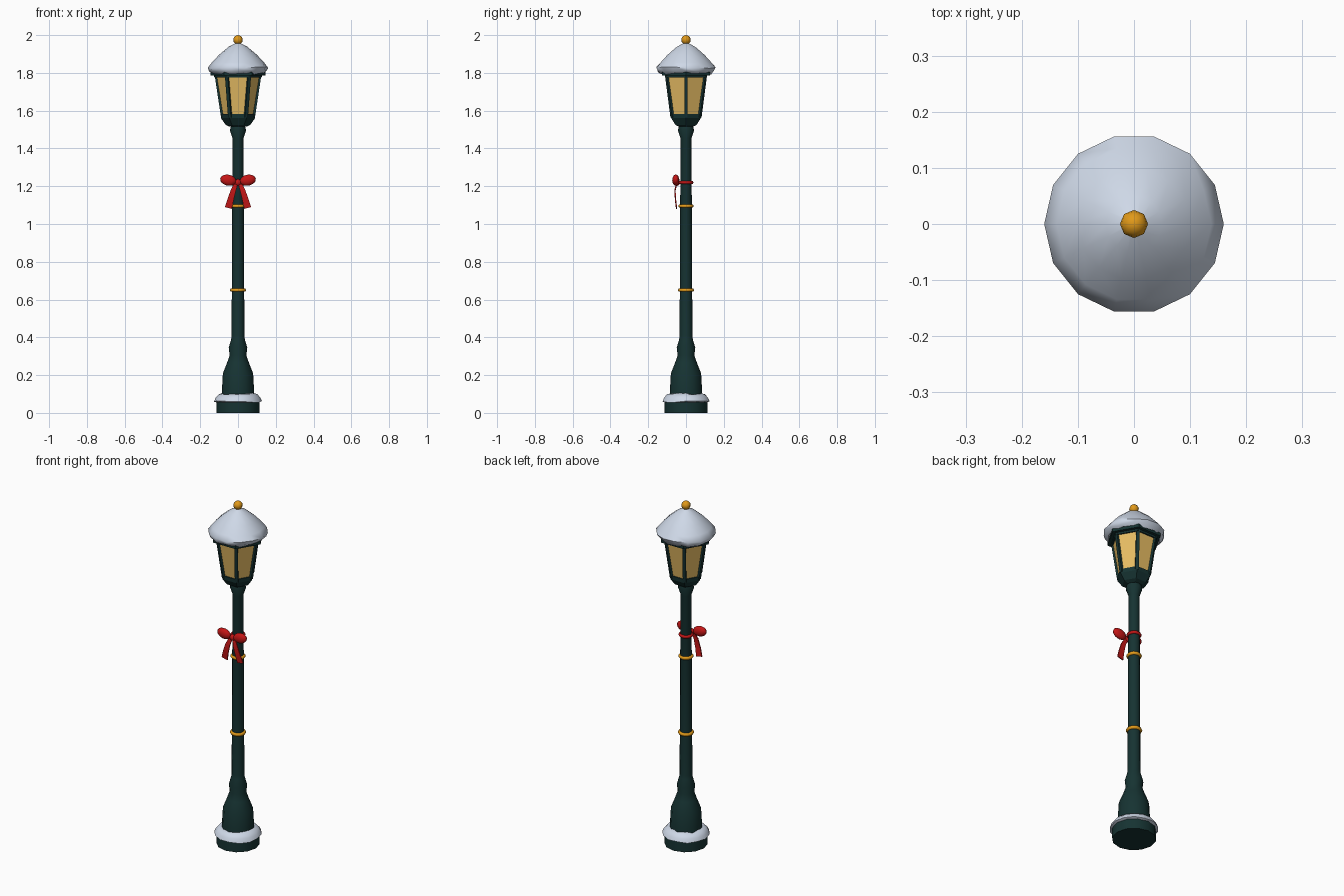
import bpy, bmesh, math, random
from mathutils import Vector

if "Cube" in bpy.data.objects:
    bpy.data.objects.remove(bpy.data.objects["Cube"])

random.seed(4)


def mat(name, r, g, b):
    m = bpy.data.materials.new(name)
    m.diffuse_color = (r, g, b, 1)
    m.use_nodes = True
    m.node_tree.nodes["Principled BSDF"].inputs["Base Color"].default_value = m.diffuse_color
    return m


GREEN = mat("dark green iron", 0.008, 0.033, 0.032)
SNOW = mat("snow", 0.72, 0.80, 0.93)
GLASS = mat("warm glass", 0.95, 0.60, 0.15)
GOLD = mat("gold", 0.75, 0.32, 0.01)
RED = mat("red ribbon", 0.55, 0.008, 0.008)


def finish(name, bm, material, smooth=40):
    bmesh.ops.recalc_face_normals(bm, faces=bm.faces)
    me = bpy.data.meshes.new(name)
    bm.to_mesh(me)
    bm.free()
    ob = bpy.data.objects.new(name, me)
    bpy.context.collection.objects.link(ob)
    me.materials.append(material)
    if smooth:
        bpy.ops.object.select_all(action='DESELECT')
        ob.select_set(True)
        bpy.context.view_layer.objects.active = ob
        bpy.ops.object.shade_smooth_by_angle(angle=math.radians(smooth))
    return ob


def lathe(name, profile, sides, material, smooth=40, jitter=None, closed=False):
    """Spin (radius, z) points; jitter maps ring index to random z offset."""
    bm = bmesh.new()
    rings = []
    for i, (r, z) in enumerate(profile):
        j = (jitter or {}).get(i, 0)
        rings.append([bm.verts.new((r * math.cos(a), r * math.sin(a), z + random.uniform(-j, j)))
                      for a in (2 * math.pi * k / sides for k in range(sides))])
    pairs = list(zip(rings, rings[1:]))
    if closed:
        pairs.append((rings[-1], rings[0]))
    else:
        bm.faces.new(rings[0])
        bm.faces.new(rings[-1])
    for a, b in pairs:
        for k in range(sides):
            n = (k + 1) % sides
            bm.faces.new((a[k], a[n], b[n], b[k]))
    return finish(name, bm, material, smooth)


def ring(name, z, major, minor, material):
    pts = [(major + minor * math.cos(t), z + minor * math.sin(t))
           for t in (2 * math.pi * k / 6 for k in range(6))]
    lathe(name, pts, 16, material, 80, closed=True)


# Base and pole
lathe("plinth", [(0.115, 0), (0.115, 0.07), (0.10, 0.085)], 12, GREEN)
lathe("pole", [(0.088, 0.07), (0.085, 0.12), (0.08, 0.21), (0.058, 0.265), (0.044, 0.305),
               (0.049, 0.345), (0.036, 0.39), (0.034, 0.41), (0.029, 1.455), (0.043, 1.495),
               (0.036, 1.525)], 12, GREEN, 50)
lathe("base_snow", [(0.112, 0.055), (0.127, 0.060), (0.119, 0.080), (0.103, 0.097), (0.080, 0.102)],
      14, SNOW, 60, {1: 0.004, 3: 0.003, 4: 0.006})

# Gold collars and ribbon around the pole
ring("lower_collar", 0.65, 0.033, 0.010, GOLD)
ring("upper_collar", 1.095, 0.031, 0.010, GOLD)
ring("ribbon_band", 1.22, 0.031, 0.009, RED)

# Six-sided lantern with a flat pane to the front
lathe("lantern_cup", [(0.045, 1.515), (0.065, 1.525), (0.090, 1.56), (0.092, 1.582)], 6, GREEN, 0)
lathe("lantern_glass", [(0.084, 1.575), (0.118, 1.785)], 6, GLASS, 0)
lathe("lantern_top_rim", [(0.125, 1.775), (0.128, 1.79)], 6, GREEN, 0)
lathe("roof", [(0.146, 1.785), (0.146, 1.803), (0.03, 1.93)], 6, GREEN, 0)

# Corner posts
for i in range(6):
    a = math.pi * i / 3
    out = Vector((math.cos(a), math.sin(a), 0))
    side = Vector((-math.sin(a), math.cos(a), 0)) * 0.009
    bm = bmesh.new()
    ends = []
    for r, z in ((0.090, 1.565), (0.124, 1.79)):
        c = out * r + Vector((0, 0, z))
        ends.append([bm.verts.new(c + s * side - out * d)
                     for s, d in ((-1, 0), (1, 0), (1, 0.018), (-1, 0.018))])
    for k in range(4):
        n = (k + 1) % 4
        bm.faces.new((ends[0][k], ends[0][n], ends[1][n], ends[1][k]))
    bm.faces.new(ends[0])
    bm.faces.new(ends[1])
    finish("corner_post_%d" % (i + 1), bm, GREEN, 0)

# Snow cap (hollow beneath) and finial
lathe("roof_snow", [(0.012, 1.958), (0.05, 1.938), (0.10, 1.896), (0.138, 1.855), (0.160, 1.828),
                    (0.152, 1.808), (0.136, 1.797), (0.125, 1.81), (0.012, 1.93)],
      14, SNOW, 60, {4: 0.004, 5: 0.006, 6: 0.007}, closed=True)
bm = bmesh.new()
bmesh.ops.create_uvsphere(bm, u_segments=8, v_segments=8, radius=0.025)
bmesh.ops.translate(bm, vec=(0, 0, 1.975), verts=bm.verts)
finish("finial", bm, GOLD, 80)


# Bow: knot, two puffed loops and two curved tails
def blob(name, loc, size, tilt=0):
    bm = bmesh.new()
    bmesh.ops.create_uvsphere(bm, u_segments=12, v_segments=8, radius=1)
    c, s = math.cos(tilt), math.sin(tilt)
    for v in bm.verts:
        x, y, z = (v.co[k] * size[k] for k in range(3))
        v.co = (loc[0] + c * x - s * z, loc[1] + y, loc[2] + s * x + c * z)
    finish(name, bm, RED, 80)


blob("bow_knot", (0, -0.048, 1.22), (0.018, 0.015, 0.018))
for s, tag in ((-1, "left"), (1, "right")):
    blob("bow_loop_" + tag, (s * 0.052, -0.054, 1.232), (0.043, 0.019, 0.029), s * 0.2)
    bm = bmesh.new()
    rows = []
    # centre x, y, z, half width
    for x, y, z, w in ((0.008, -0.048, 1.22, 0.009), (0.024, -0.058, 1.18, 0.013),
                       (0.039, -0.056, 1.13, 0.016), (0.051, -0.050, 1.085, 0.018)):
        rows.append([bm.verts.new((s * (x + dx * w), y + dy, z + dx * w * 0.25))
                     for dx, dy in ((-1, -0.003), (1, -0.003), (1, 0.003), (-1, 0.003))])
    for a, b in zip(rows, rows[1:]):
        for k in range(4):
            n = (k + 1) % 4
            bm.faces.new((a[k], a[n], b[n], b[k]))
    bm.faces.new(rows[0])
    bm.faces.new(rows[-1])
    finish("bow_tail_" + tag, bm, RED, 40)
